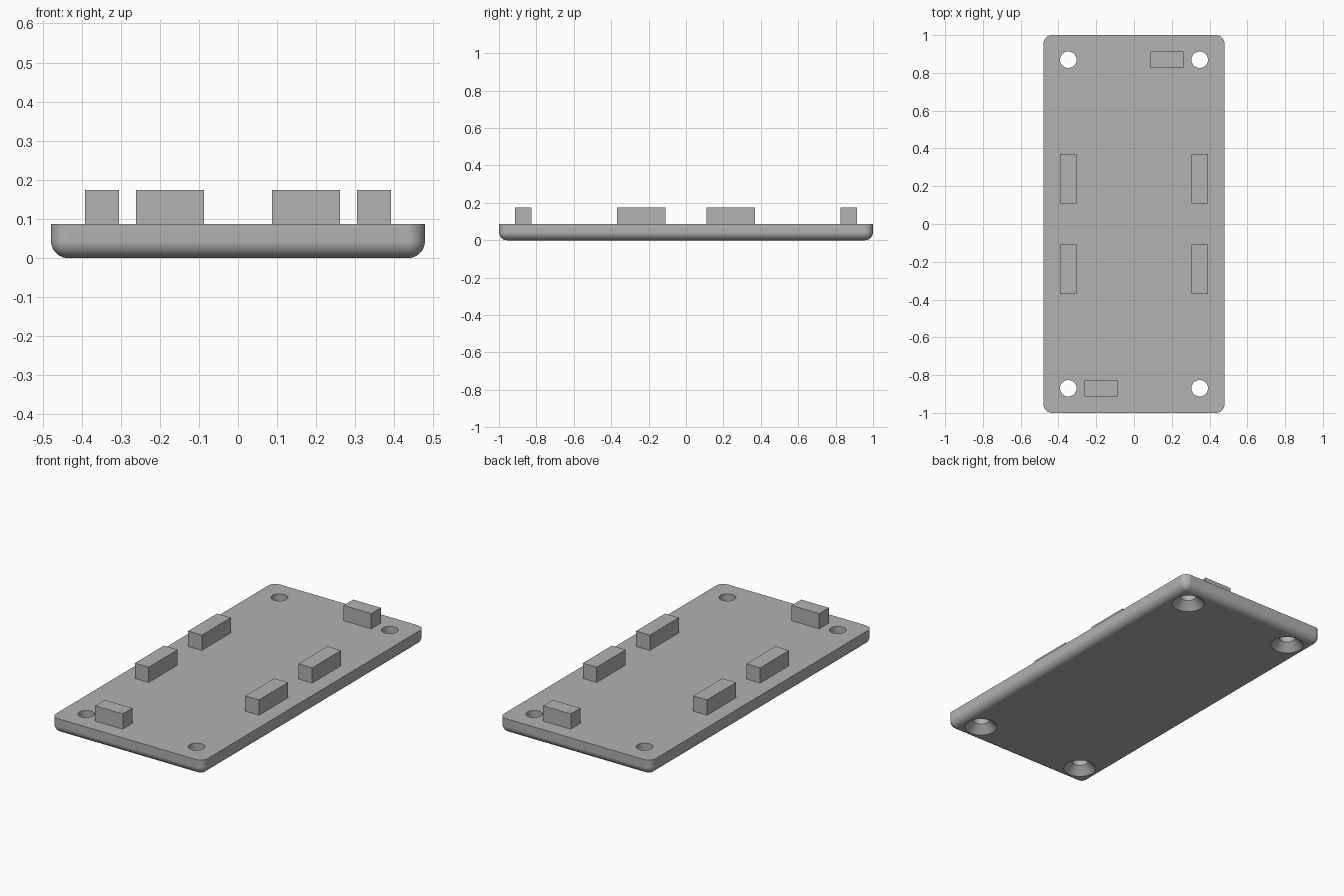
import bpy, bmesh, math
from mathutils import Matrix, Vector

U = 2 / 23  # plate thickness, used as the unit for every part

cube = bpy.data.objects.get("Cube")
if cube:
    bpy.data.objects.remove(cube, do_unlink=True)

grey = bpy.data.materials.new("plain grey")
grey.use_nodes = True
colour = (0.445, 0.445, 0.445, 1)
grey.diffuse_color = colour
grey.node_tree.nodes["Principled BSDF"].inputs["Base Color"].default_value = colour


def make_object(name, bm):
    """Scale the bmesh to model units and link it as an object."""
    bmesh.ops.scale(bm, vec=(U, U, U), verts=bm.verts)
    bmesh.ops.recalc_face_normals(bm, faces=bm.faces)
    mesh = bpy.data.meshes.new(name)
    bm.to_mesh(mesh)
    bm.free()
    mesh.materials.append(grey)
    obj = bpy.data.objects.new(name, mesh)
    bpy.context.collection.objects.link(obj)
    return obj


def box(size, centre):
    bm = bmesh.new()
    bmesh.ops.create_cube(bm, size=1, matrix=Matrix.Translation(centre) @ Matrix.Diagonal((*size, 1)))
    return bm


# Base plate: rounded on all edges except around the top face
bm = box((11, 23, 1), (0, 0, 0.5))
edges = [e for e in bm.edges if min(v.co.z for v in e.verts) < 0.5]
bmesh.ops.bevel(bm, geom=edges, offset=0.5, segments=10, profile=0.5, affect='EDGES', clamp_overlap=False)
plate = make_object("base_plate", bm)

# Countersunk screw holes: one lathed profile placed at each corner
bm = bmesh.new()
profile = [(0, -0.25), (1.25, -0.25), (0.5, 0.5), (0.5, 1.5), (0, 1.5)]
for sx in (-1, 1):
    for sy in (-1, 1):
        c = Vector((4 * sx, 10 * sy, 0))
        verts = [bm.verts.new(c + Vector((r, 0, z))) for r, z in profile]
        outline = [bm.edges.new(pair) for pair in zip(verts, verts[1:])]
        bmesh.ops.spin(bm, geom=verts + outline, cent=c, axis=(0, 0, 1), angle=math.tau, steps=48)
bmesh.ops.remove_doubles(bm, verts=bm.verts, dist=0.001)
cutter = make_object("screw_hole_cutter", bm)
cutter.hide_render = True

cut = plate.modifiers.new("screw_holes", 'BOOLEAN')
cut.operation = 'DIFFERENCE'
cut.solver = 'EXACT'
cut.object = cutter
bpy.ops.object.select_all(action='DESELECT')
bpy.context.view_layer.objects.active = plate
plate.select_set(True)
bpy.ops.object.modifier_apply(modifier=cut.name)
bpy.data.objects.remove(cutter, do_unlink=True)

# Smooth rounded edges, keeping the big faces flat
bpy.ops.object.shade_smooth_by_angle(angle=math.radians(30))
weighted = plate.modifiers.new("flat_faces", 'WEIGHTED_NORMAL')
weighted.keep_sharp = True

# Side blocks: two along each long edge
for side, sx in (("right", -1), ("left", 1)):
    for end, sy in (("front", -1), ("back", 1)):
        make_object(f"{end}_{side}_side_block", box((1, 3, 1), (4 * sx, 2.75 * sy, 1.5)))

# End blocks: one beside a screw hole at each short edge, diagonally opposite
for end, s in (("front", -1), ("back", 1)):
    make_object(f"{end}_end_block", box((2, 1, 1), (2 * s, 10 * s, 1.5)))
